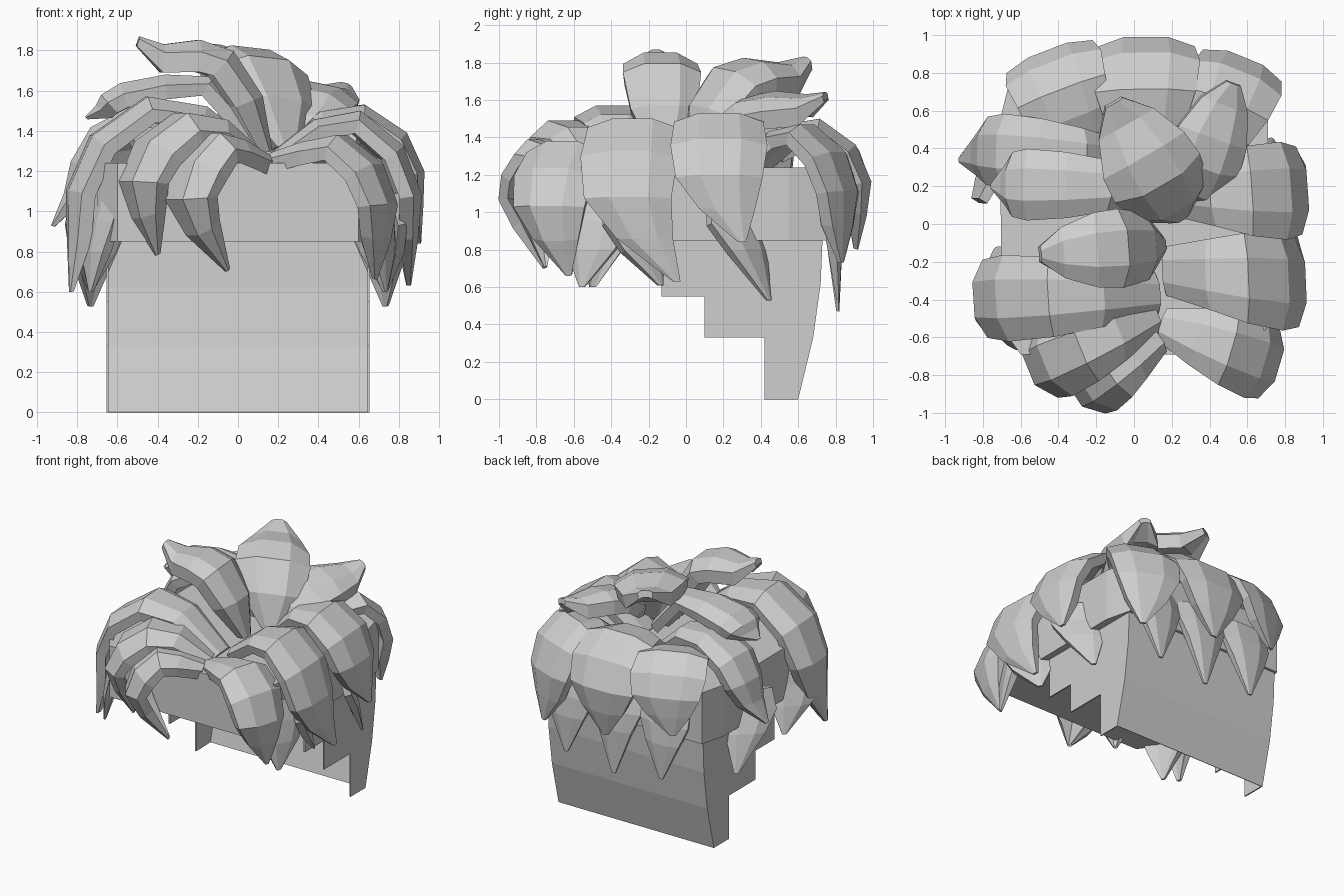
import bpy
import bmesh
from mathutils import Vector

cube = bpy.data.objects.get("Cube")
if cube:
    bpy.data.objects.remove(cube, do_unlink=True)

grey = bpy.data.materials.new("plain_grey")
grey.use_nodes = True
grey.diffuse_color = (0.62, 0.62, 0.62, 1)
grey.node_tree.nodes["Principled BSDF"].inputs["Base Color"].default_value = grey.diffuse_color


def finish(name, bm):
    """Turn a bmesh into a flat shaded object."""
    bmesh.ops.recalc_face_normals(bm, faces=bm.faces)
    mesh = bpy.data.meshes.new(name)
    bm.to_mesh(mesh)
    bm.free()
    mesh.materials.append(grey)
    obj = bpy.data.objects.new(name, mesh)
    bpy.context.collection.objects.link(obj)
    return obj


def loft(name, path, widths, thick, arch=.3, tilt=0):
    """Sweep a bevelled, gently arched section along a path."""
    flat = path[-2] - path[0]
    flat.z = 0
    side = flat.normalized().cross(Vector((0, 0, 1)))
    side.z -= tilt
    section = [(-1, -arch, 0), (-.45, 0, 0), (.45, 0, 0), (1, -arch, 0),
               (.93, -arch, -1), (.4, -.05, -1), (-.4, -.05, -1), (-.93, -arch, -1)]
    bm = bmesh.new()
    rings = []
    last = len(path) - 1
    for i, (p, w) in enumerate(zip(path, widths)):
        along = (path[min(i + 1, last)] - path[max(i - 1, 0)]).normalized()
        up = side.cross(along).normalized()
        t = min(thick, w * 0.9)
        rings.append([bm.verts.new(p + side * u * w + up * (v * w + d * t))
                      for u, v, d in section])
    n = len(section)
    for a, b in zip(rings, rings[1:]):
        for k in range(n):
            bm.faces.new((a[k], a[(k + 1) % n], b[(k + 1) % n], b[k]))
    bm.faces.new(rings[0])
    bm.faces.new(rings[-1])
    return finish(name, bm)


def drape(name, root, out, crest, tip, width, root_z=1.28, root_width=.4, arch=.3):
    """Lock that rises from the root, arches outward and hangs to a point."""
    root, out, tip = Vector((*root, 0)), Vector((*out, 0)), Vector(tip)
    path = [root + Vector((0, 0, root_z))]
    for reach, drop in ((.3, .05), (.6, 0), (.88, .2), (1, .48)):
        p = root.lerp(out, reach)
        p.z = crest - (crest - tip.z) * drop
        path.append(p)
    # a ring between the bulge and the point keeps the lock full
    low = path[-1].lerp(tip, .35)
    low.z = path[-1].z * .5 + tip.z * .5
    path += [low, tip]
    blend = max(.72, root_width)
    loft(name, path, [width * f for f in (root_width, blend, .92, 1, .9, .58, .08)], .07, arch)


def tuft(name, root, tip, width, tilt=0):
    """Lock that stands up from the crown and flicks out."""
    root, tip = Vector(root), Vector(tip)
    path = []
    for reach, rise in ((0, 0), (.08, .48), (.3, .87), (.55, .97), (.82, .93), (1, 1)):
        p = root.lerp(tip, reach)
        p.z = root.z + (tip.z - root.z) * rise
        path.append(p)
    loft(name, path, [width * f for f in (.25, .85, 1, .95, .65, .2)], .1, tilt=tilt)


# Cap band, wider than the shell at the sides
outline = [(-.6, -.69), (.6, -.69), (.7, -.55), (.71, .55),
           (.66, .75), (-.66, .75), (-.71, .55), (-.7, -.55)]
bm = bmesh.new()
low, high = [[bm.verts.new((x, y, z)) for x, y in outline] for z in (.85, 1.24)]
bm.faces.new(low)
bm.faces.new(high)
for k in range(len(outline)):
    bm.faces.new((low[k - 1], low[k], high[k], high[k - 1]))
finish("cap_band", bm)

# Open nape shell: curved back wall and stepped side panels
back = [(.73, .86), (.72, .62), (.68, .33), (.6, 0)]
steps = [(.42, 0), (.42, .33), (.1, .33), (.1, .55), (-.13, .55), (-.13, .86)]
bm = bmesh.new()
sides = [[bm.verts.new((x, y, z)) for y, z in back + steps] for x in (-.655, .655)]
for s in sides:
    bm.faces.new(s)
for k in range(len(back) - 1):
    bm.faces.new((sides[0][k], sides[0][k + 1], sides[1][k + 1], sides[1][k]))
shell = finish("nape_shell", bm)
solid = shell.modifiers.new("thickness", "SOLIDIFY")
solid.thickness = .01

# Front locks
drape("front_lock_left", (.14, -.53), (.77, -.75), 1.38, (.69, -.63, .66), .22)
drape("front_lock_middle", (.14, -.6), (-.32, -.9), 1.39, (-.06, -.76, .7), .2, arch=.45)
drape("front_lock_right", (.13, -.48), (-.56, -.77), 1.49, (-.41, -.68, .78), .22, arch=.45)

# Side locks
drape("side_lock_left_front", (.15, -.25), (.91, -.31), 1.5, (.86, -.05, .63), .26, root_width=.5, arch=.2)
drape("side_lock_left_back", (.18, .17), (.92, .18), 1.53, (.91, .3, .84), .26, root_width=.5, arch=.2)
drape("side_lock_right_front", (.14, -.37), (-.85, -.4), 1.57, (-.84, -.5, .6), .23, root_width=.5)
drape("side_lock_right_back", (0, .35), (-.83, .39), 1.54, (-.93, .34, .93), .2)
drape("upper_lock_right", (.12, .2), (-.68, .21), 1.68, (-.76, .2, 1.47), .19, 1.38)

# Back locks
drape("back_lock_right", (-.28, .4), (-.46, .92), 1.47, (-.5, .88, .92), .27, 1.36, .85, .15)
drape("back_lock_middle", (.06, .3), (.06, .99), 1.5, (.04, .92, .8), .29, root_width=.7, arch=.2)
drape("back_lock_left", (.37, .3), (.59, .88), 1.47, (.62, .84, .73), .25, root_width=.7, arch=.2)

# Crown tufts
tuft("crown_tuft_right", (.17, -.11, 1.3), (-.49, -.16, 1.87), .21)
tuft("crown_tuft_middle", (.26, .02, 1.32), (-.1, .64, 1.83), .26, .1)
tuft("crown_tuft_left", (.3, .1, 1.35), (.53, .74, 1.64), .2, .2)


def under(name, x, y, dx, dy, tip_z, lean):
    """Short wide lock hanging from below the band."""
    out = Vector((dx, dy, 0))
    start = Vector((x, y, 1.1))
    path = [start, start + out * .04, start + out * .055, start + out * .04]
    for p, z in zip(path[1:], (.95, .8, tip_z)):
        p.z = z
    path[-2].y += lean * .4
    path[-1].y += lean
    loft(name, path, [.2, .2, .14, .015], .05, .2)


# Lower tier, mirrored on the sides and spread across the back
for side, sign in (("left", 1), ("right", -1)):
    for label, y, z, lean in (("front", -.5, .6, -.06), ("middle", -.25, .61, .12), ("back", .3, .53, .15)):
        under(f"under_lock_{side}_{label}", sign * .7, y, sign, 0, z, lean)
for label, x, z in (("right", -.36, .53), ("middle", .04, .47), ("left", .44, .53)):
    under(f"under_lock_back_{label}", x, .78, 0, 1, z, 0)
